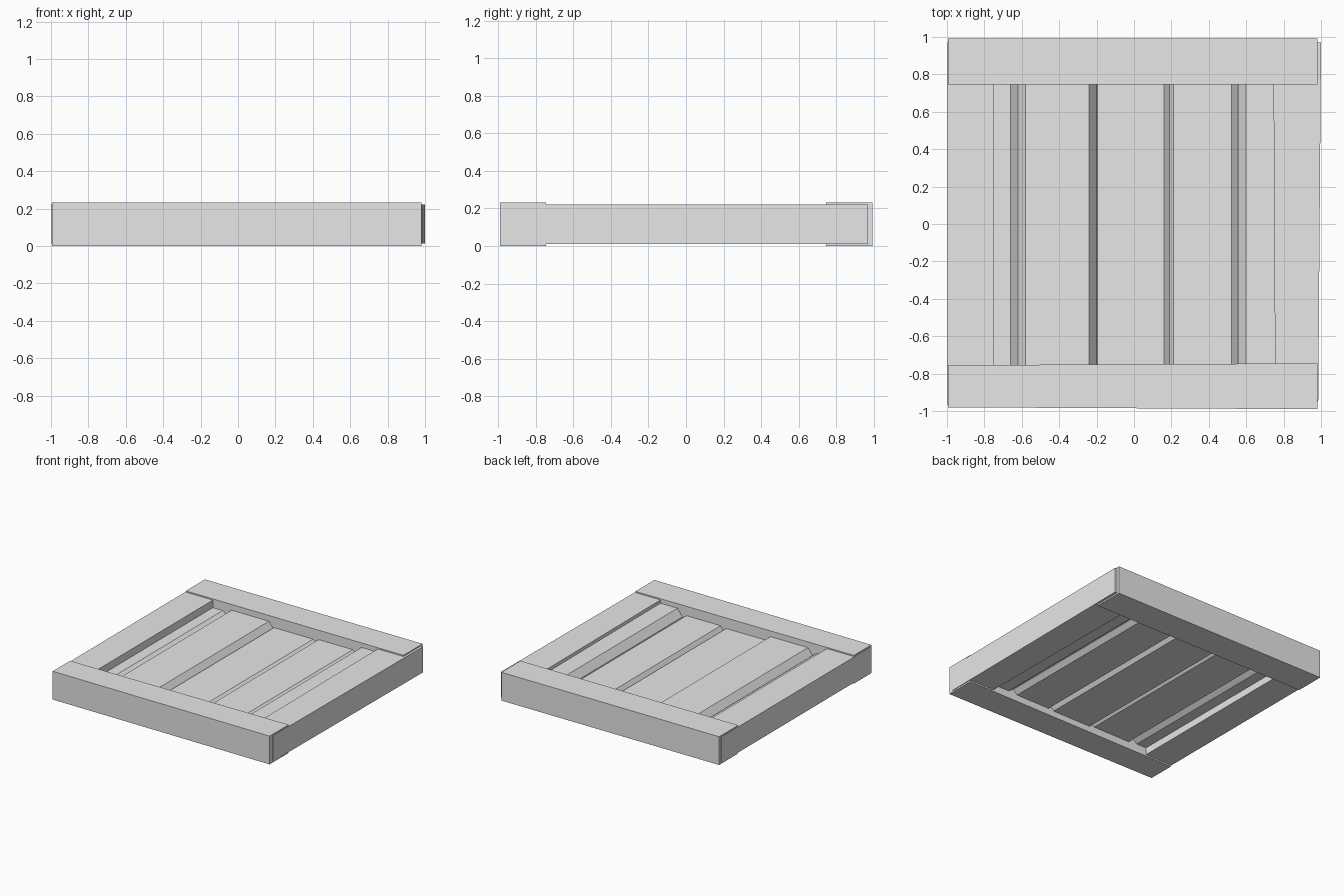
import bpy
import bmesh

cube = bpy.data.objects.get("Cube")
if cube:
    bpy.data.objects.remove(cube, do_unlink=True)

grey = bpy.data.materials.new("light grey")
grey.use_nodes = True
grey.diffuse_color = (0.8, 0.8, 0.8, 1)
grey.node_tree.nodes["Principled BSDF"].inputs["Base Color"].default_value = (0.8, 0.8, 0.8, 1)


def prism(name, ring_a, ring_b):
    """Flat-faced solid joining two matching rings of points."""
    bm = bmesh.new()
    a = [bm.verts.new(p) for p in ring_a]
    b = [bm.verts.new(p) for p in ring_b]
    bm.faces.new(a)
    bm.faces.new(b[::-1])
    n = len(a)
    for i in range(n):
        bm.faces.new((a[i], b[i], b[(i + 1) % n], a[(i + 1) % n]))
    bmesh.ops.recalc_face_normals(bm, faces=bm.faces)
    mesh = bpy.data.meshes.new(name)
    bm.to_mesh(mesh)
    bm.free()
    mesh.materials.append(grey)
    obj = bpy.data.objects.new(name, mesh)
    bpy.context.collection.objects.link(obj)


def beam(name, outline, bottom, top):
    """Upright slab over a slightly irregular four-cornered outline."""
    prism(name, [(x, y, bottom) for x, y in outline],
          [(x, y, top) for x, y in outline])


def plank(name, left, right, bevel_l, bevel_r, bottom, top, edge_low, edge_high):
    """Board along y with sloped long edges above and below."""
    section = [(left, edge_low), (left + bevel_l, bottom),
               (right - bevel_r, bottom), (right, edge_low),
               (right, edge_high), (right - bevel_r, top),
               (left + bevel_l, top), (left, edge_high)]
    prism(name, [(x, -0.8, z) for x, z in section],
          [(x, 0.8, z) for x, z in section])


# End beams lap over the slimmer side beams
beam("front_beam", [(-0.995, -0.98), (0.98, -0.99), (0.98, -0.745), (-0.995, -0.755)], 0, 0.232)
beam("back_beam", [(-0.995, 0.745), (0.98, 0.745), (0.98, 0.992), (-0.995, 0.992)], 0, 0.232)
beam("right_beam", [(-1, -0.965), (-0.75, -0.965), (-0.75, 0.97), (-1, 0.97)], 0.012, 0.222)
beam("left_beam", [(0.755, -0.95), (0.985, -0.95), (1, 0.97), (0.745, 0.97)], 0.012, 0.222)

# Five bevelled boards meeting in shallow grooves
plank("plank_1", -0.8, -0.62, 0.02, 0.04, 0.07, 0.16, 0.1, 0.13)
plank("plank_2", -0.62, -0.2, 0.04, 0.04, 0.06, 0.185, 0.1, 0.13)
plank("plank_3", -0.2, 0.19, 0.005, 0.03, 0.05, 0.145, 0.09, 0.12)
plank("plank_4", 0.19, 0.555, 0.02, 0.035, 0.055, 0.155, 0.09, 0.125)
plank("plank_5", 0.555, 0.8, 0.045, 0.02, 0.06, 0.195, 0.095, 0.135)
